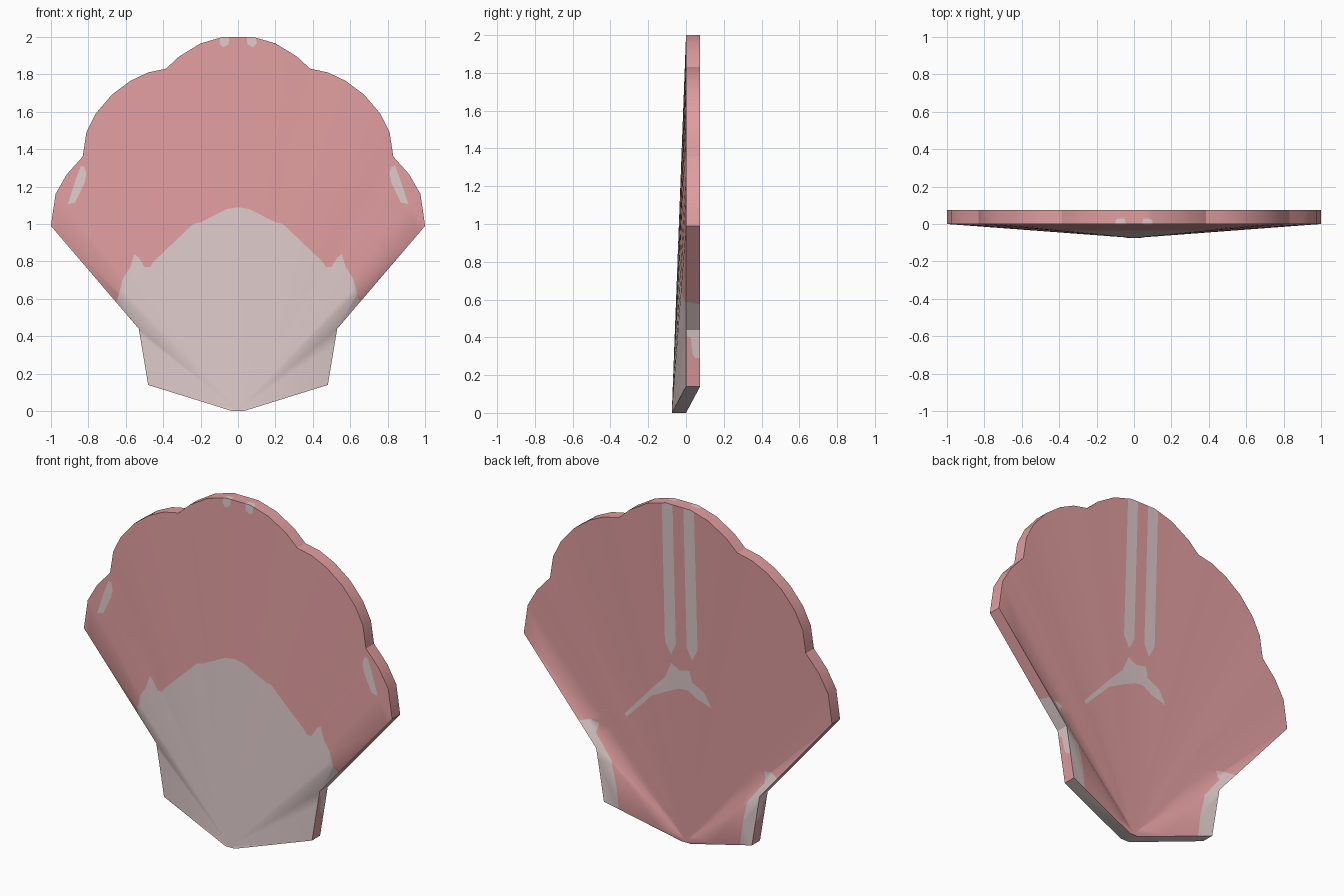
import bpy, bmesh, math
from mathutils import Vector

cube = bpy.data.objects.get("Cube")
if cube:
    bpy.data.objects.remove(cube, do_unlink=True)


def material(name, colour):
    m = bpy.data.materials.new(name)
    m.use_nodes = True
    m.diffuse_color = (*colour, 1)
    m.node_tree.nodes["Principled BSDF"].inputs["Base Color"].default_value = (*colour, 1)
    return m


THICK = 0.075

# Right half of the scalloped rim, from hinge to crown (x, z)
half_rim = [(.03, 0), (.48, .14), (.53, .44), (1, .99), (.975, 1.16), (.915, 1.265),
            (.83, 1.36), (.81, 1.49), (.76, 1.59), (.675, 1.69), (.575, 1.765),
            (.48, 1.81), (.385, 1.83), (.315, 1.895), (.2, 1.965), (.08, 2)]
rim = half_rim + [(0, 2)] + [(-x, z) for x, z in reversed(half_rim)]

bm = bmesh.new()


def fan(offset):
    """Shallow cone of ribs fanning out from the hinge."""
    hub = bm.verts.new((0, offset - THICK, .008))
    ring = [bm.verts.new((x, offset - (THICK if z == 0 else 0), z)) for x, z in rim]
    for i, v in enumerate(ring):
        bm.faces.new((hub, v, ring[(i + 1) % len(ring)]))
    return ring


# Shell body: two fans joined by the rim wall
front, back = fan(0), fan(THICK)
for i in range(len(rim)):
    j = (i + 1) % len(rim)
    bm.faces.new((front[i], front[j], back[j], back[i]))
bmesh.ops.recalc_face_normals(bm, faces=bm.faces[:])

SIDES = {
    "front": lambda n: n.y < -.5,
    "back": lambda n: n.y > .5,
    "edge": lambda n: abs(n.y) <= .5 and abs(n.x) > .8,
    "crown": lambda n: abs(n.y) <= .5 and n.z > .8,
}


def inside(p, poly):
    hit = False
    for (ax, ay), (bx, by) in zip(poly, poly[1:] + poly[:1]):
        if (ay > p[1]) != (by > p[1]) and p[0] < ax + (p[1] - ay) * (bx - ax) / (by - ay):
            hit = not hit
    return hit


def paint(side, poly, u, v):
    """Cut a flat patch outline into one side and colour the faces inside it."""
    for a, b in zip(poly, poly[1:] + poly[:1]):
        bm.normal_update()
        near = []
        for f in bm.faces:
            if SIDES[side](f.normal):
                us = [w.co[u] for w in f.verts]
                vs = [w.co[v] for w in f.verts]
                if (min(us) <= max(a[0], b[0]) and max(us) >= min(a[0], b[0])
                        and min(vs) <= max(a[1], b[1]) and max(vs) >= min(a[1], b[1])):
                    near.append(f)
        if not near:
            continue
        point, normal = Vector(), Vector()
        point[u], point[v] = a
        normal[u], normal[v] = b[1] - a[1], a[0] - b[0]
        geom = near + list({e for f in near for e in f.edges}) + list({w for f in near for w in f.verts})
        bmesh.ops.bisect_plane(bm, geom=geom, dist=1e-5, plane_co=point, plane_no=normal.normalized())
    bm.normal_update()
    for f in bm.faces:
        c = f.calc_center_median()
        if SIDES[side](f.normal) and inside((c[u], c[v]), poly):
            f.material_index = 1


def paint_pair(side, poly, u=0, v=2):
    paint(side, poly, u, v)
    paint(side, [(-x, z) for x, z in poly], u, v)


# Pale base on the front
paint_pair("front", [(0, -.1), (0, 1.09), (.06, 1.08), (.2, 1.01), (.24, 1), (.45, .8), (.47, .77),
                     (.5, .77), (.53, .82), (.555, .84), (.575, .77), (.615, .71), (.65, .58), (.7, -.1)])
# Pale flecks at the wing tips and crown
paint_pair("front", [(.82, 1.305), (.84, 1.31), (.87, 1.23), (.91, 1.105), (.87, 1.115),
                     (.82, 1.22), (.81, 1.27)])
paint_pair("front", [(.045, 2.05), (.09, 2.05), (.1, 1.965), (.08, 1.945), (.05, 1.96)])
paint_pair("crown", [(.04, -.01), (.1, -.01), (.1, .02), (.085, .03), (.05, .03)], 0, 1)
# Twin stripes on the back
paint_pair("back", [(.035, 2.05), (.104, 2.05), (.106, 1.17), (.068, 1.1), (.035, 1.17)])
# Forked mark on the back
paint("back", [(.07, 1.05), (.017, 1.02), (-.05, 1.035), (-.065, .97), (-.145, .93), (-.19, .85),
               (-.095, .88), (-.035, .915), (.02, .91), (.095, .875), (.2, .82), (.36, .655),
               (.375, .67), (.18, .885), (.11, .955)], 0, 2)
# Pale bands beside the hinge on the back
paint_pair("back", [(.66, .57), (.58, .585), (.535, .575), (.55, .52), (.51, .47), (.44, .38),
                    (.41, .25), (.385, .05), (.6, .05)])
# Pale patches on the lower edge wall
lower_edge = [(-.01, .41), (.025, .4), (.035, .31), (.05, .29), (.1, .29), (.1, .44), (-.01, .44)]
paint("edge", lower_edge, 1, 2)
for f in bm.faces:
    n = f.normal
    c = f.calc_center_median()
    if abs(n.y) < .5 and c.z < .14 and n.z < -.8:
        f.material_index = 1
SIDES["edge"] = lambda n: abs(n.y) <= .5 and n.z < -.4
paint("edge", [(-.01, .44), (.1, .44), (.1, .57), (-.01, .59)], 1, 2)

mesh = bpy.data.meshes.new("shell")
bm.to_mesh(mesh)
bm.free()
mesh.materials.append(material("shell_pink", (.75, .34, .35)))
mesh.materials.append(material("pale_grey_pink", (.73, .59, .59)))
shell = bpy.data.objects.new("shell", mesh)
bpy.context.collection.objects.link(shell)
bpy.ops.object.select_all(action='DESELECT')
shell.select_set(True)
bpy.context.view_layer.objects.active = shell
bpy.ops.object.shade_smooth_by_angle(angle=math.radians(30))
